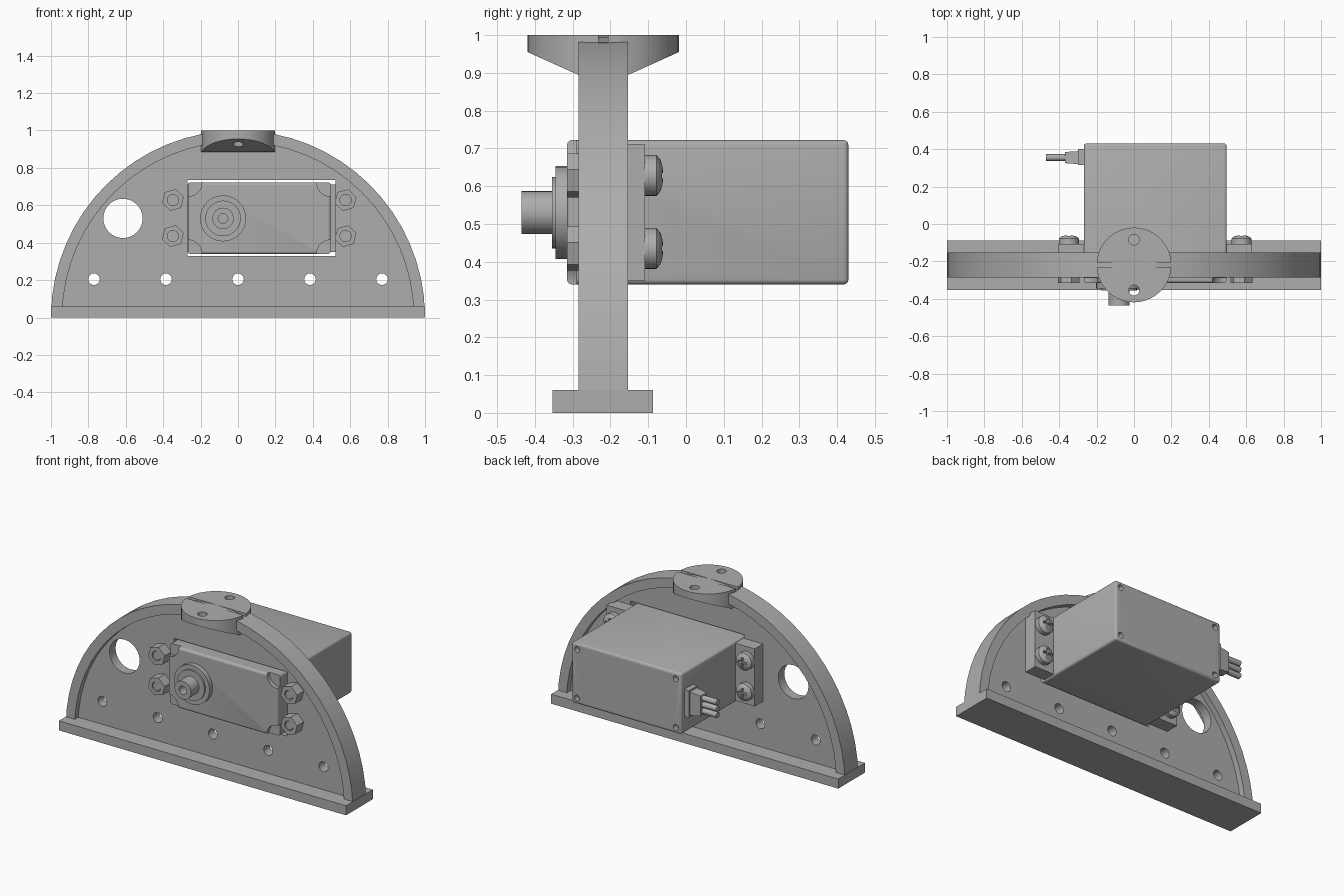
import bpy, bmesh, math
from mathutils import Matrix, Vector

if "Cube" in bpy.data.objects:
    bpy.data.objects.remove(bpy.data.objects["Cube"], do_unlink=True)

GREY = (0.42, 0.42, 0.42, 1)
mat = bpy.data.materials.new("plain grey")
mat.use_nodes = True
mat.diffuse_color = GREY
mat.node_tree.nodes["Principled BSDF"].inputs["Base Color"].default_value = GREY

TURN = {"x": Matrix.Rotation(math.pi / 2, 4, "Y"),
        "y": Matrix.Rotation(-math.pi / 2, 4, "X"),
        "z": Matrix.Identity(4)}


def finish(name, bm):
    bmesh.ops.recalc_face_normals(bm, faces=bm.faces)
    mesh = bpy.data.meshes.new(name)
    bm.to_mesh(mesh)
    bm.free()
    mesh.materials.append(mat)
    ob = bpy.data.objects.new(name, mesh)
    bpy.context.collection.objects.link(ob)
    return ob


def activate(ob):
    bpy.ops.object.select_all(action="DESELECT")
    ob.select_set(True)
    bpy.context.view_layer.objects.active = ob


def smooth(ob):
    activate(ob)
    bpy.ops.object.shade_smooth_by_angle(angle=math.radians(32))
    return ob


def box(name, x, y, z, bevel=0):
    """Box from (min, max) ranges, optionally rounded."""
    bm = bmesh.new()
    bmesh.ops.create_cube(bm, size=1)
    for v in bm.verts:
        v.co = [r[0] if c < 0 else r[1] for c, r in zip(v.co, (x, y, z))]
    if bevel:
        bmesh.ops.bevel(bm, geom=bm.edges[:], offset=bevel, segments=3,
                        affect="EDGES", profile=0.5)
    return finish(name, bm)


def rod(name, axis, centre, r, length, sides=32, r2=None, spin=0):
    """Cylinder, cone or prism about a main axis."""
    bm = bmesh.new()
    m = Matrix.Translation(centre) @ TURN[axis] @ Matrix.Rotation(spin, 4, "Z")
    bmesh.ops.create_cone(bm, cap_ends=True, segments=sides, radius1=r,
                          radius2=r if r2 is None else r2, depth=length, matrix=m)
    return finish(name, bm)


def rod_y(name, x, z, r, y0, y1, **kw):
    return rod(name, "y", (x, (y0 + y1) / 2, z), r, y1 - y0, **kw)


def extrude(name, pts, y0, y1):
    """Extrude an x-z outline along y."""
    bm = bmesh.new()
    face = bm.faces.new([bm.verts.new((x, y0, z)) for x, z in pts])
    out = bmesh.ops.extrude_face_region(bm, geom=[face])
    bmesh.ops.translate(bm, vec=(0, y1 - y0, 0),
                        verts=[g for g in out["geom"] if isinstance(g, bmesh.types.BMVert)])
    return finish(name, bm)


def cut(ob, cutters):
    for c in cutters:
        c.hide_render = True
        activate(ob)
        mod = ob.modifiers.new("cut", "BOOLEAN")
        mod.operation, mod.solver, mod.object = "DIFFERENCE", "EXACT", c
        bpy.ops.object.modifier_apply(modifier=mod.name)
        bpy.data.objects.remove(c, do_unlink=True)
    return ob


def arc(r, n=32, start=0.02):
    return [(r * math.cos(a), r * math.sin(a))
            for a in (start + (math.pi - 2 * start) * i / n for i in range(n + 1))]


RIM = (-0.285, -0.153)      # rim front and back
WEB = (-0.25, -0.19)        # thin plate front and back
MID = -0.219                # mid plane of the bracket
SHAFT = (-0.08, 0.53)

# Bracket: foot, arched rim and pierced web
box("foot", (-1, 1), (-0.353, -0.087), (0, 0.06))
smooth(extrude("arched_rim", arc(1) + arc(0.94)[::-1], *RIM))
web = extrude("web", arc(0.96), *WEB)
holes = [rod_y("hole", x, 0.205, 0.031, -0.4, 0, sides=20)
         for x in (-0.77, -0.385, 0, 0.385, 0.77)]
holes.append(rod_y("hole", -0.615, 0.53, 0.105, -0.4, 0))
holes.append(box("hole", (-0.27, 0.52), (-0.4, 0), (0.33, 0.735)))
smooth(cut(web, holes))

# Round cap, sloped underneath, with a groove and two holes
cap = rod("top_cap", "z", (0, MID, 0.9425), 0.2, 0.115, sides=40)
bm = bmesh.new()
bm.from_mesh(cap.data)
for side in (-1, 1):
    out = bmesh.ops.bisect_plane(bm, geom=bm.verts[:] + bm.edges[:] + bm.faces[:],
                                 plane_co=(0, MID + side * 0.067, 0.895),
                                 plane_no=(0, side * 0.055, -0.122), clear_outer=True)
    bmesh.ops.holes_fill(bm, edges=[e for e in out["geom_cut"]
                                    if isinstance(e, bmesh.types.BMEdge)])
bmesh.ops.recalc_face_normals(bm, faces=bm.faces)
bm.to_mesh(cap.data)
bm.free()
cutters = [rod("hole", "z", (0, MID + s * 0.135, 0.95), 0.028, 0.4, sides=20) for s in (-1, 1)]
cutters.append(box("groove", (-0.3, 0.3), (MID - 0.013, MID + 0.013), (0.98, 1.1)))
smooth(cut(cap, cutters))

# Motor housing with notched front corners and screw wells in the back
X, Z = (-0.268, 0.495), (0.34, 0.722)
housing = box("motor_housing", X, (-0.315, 0.43), Z, bevel=0.013)
cutters = []
for x, s in zip(X, (1, -1)):
    for z, t in zip(Z, (1, -1)):
        cutters.append(rod_y("notch", x, z, 0.075, -0.4, -0.29))
        cutters.append(rod_y("well", x + s * 0.038, z + t * 0.038, 0.018, 0.40, 0.5, sides=16))
smooth(cut(housing, cutters))

# Output shaft on stepped bosses
for name, r, y in (("shaft_boss", 0.123, -0.345), ("shaft_collar", 0.095, -0.355)):
    smooth(rod_y(name, *SHAFT, r, y, -0.30))
shaft = rod_y("output_shaft", *SHAFT, 0.057, -0.435, -0.30)
smooth(cut(shaft, [rod_y("bore", *SHAFT, 0.026, -0.5, -0.37, sides=20)]))

# Mounting ears with domed screws and hex nuts
for name, x, bolt_x in (("right_ear", (-0.403, -0.26), -0.348),
                        ("left_ear", (0.485, 0.63), 0.575)):
    box(name, x, (WEB[1], -0.108), (0.35, 0.712))
    for z in (0.435, 0.628):
        nut = rod_y("hex_nut", bolt_x, z, 0.06, -0.315, WEB[0] + 0.005, sides=6, spin=0.25)
        cut(nut, [rod_y("bore", bolt_x, z, 0.03, -0.4, -0.302, sides=20)])
        smooth(rod_y("screw_tip", bolt_x, z, 0.026, -0.31, -0.2, sides=20))
        # Domed head: a turned profile with a crossed recess
        bm = bmesh.new()
        path = [(0, -0.115), (0.054, -0.115), (0.054, -0.078), (0.042, -0.068),
                (0.024, -0.062), (0, -0.06)]
        vs = [bm.verts.new((r, y, 0)) for r, y in path]
        es = [bm.edges.new(p) for p in zip(vs, vs[1:])]
        bmesh.ops.spin(bm, geom=vs + es, cent=(0, 0, 0), axis=(0, 1, 0),
                       angle=math.tau, steps=24)
        bmesh.ops.remove_doubles(bm, verts=bm.verts, dist=0.0005)
        bmesh.ops.translate(bm, verts=bm.verts, vec=Vector((bolt_x, 0, z)))
        head = finish("screw_head", bm)
        a, b = 0.03, 0.007
        smooth(cut(head, [box("slot", (bolt_x - w, bolt_x + w), (-0.08, 0), (z - h, z + h))
                          for w, h in ((a, b), (b, a))]))

# Cable exit: block, tapered sleeve and three wires
box("cable_block", (-0.30, -0.26), (0.315, 0.40), (0.445, 0.615))
sleeve = box("cable_sleeve", (-0.37, -0.29), (0.32, 0.39), (0.455, 0.605))
for v in sleeve.data.vertices:
    if v.co.x < -0.33:
        v.co.y = 0.355 + (v.co.y - 0.355) * 0.85
        v.co.z = 0.53 + (v.co.z - 0.53) * 0.85
for z in (0.49, 0.53, 0.57):
    smooth(rod("wire", "x", (-0.415, 0.355, z), 0.018, 0.11, sides=16))
